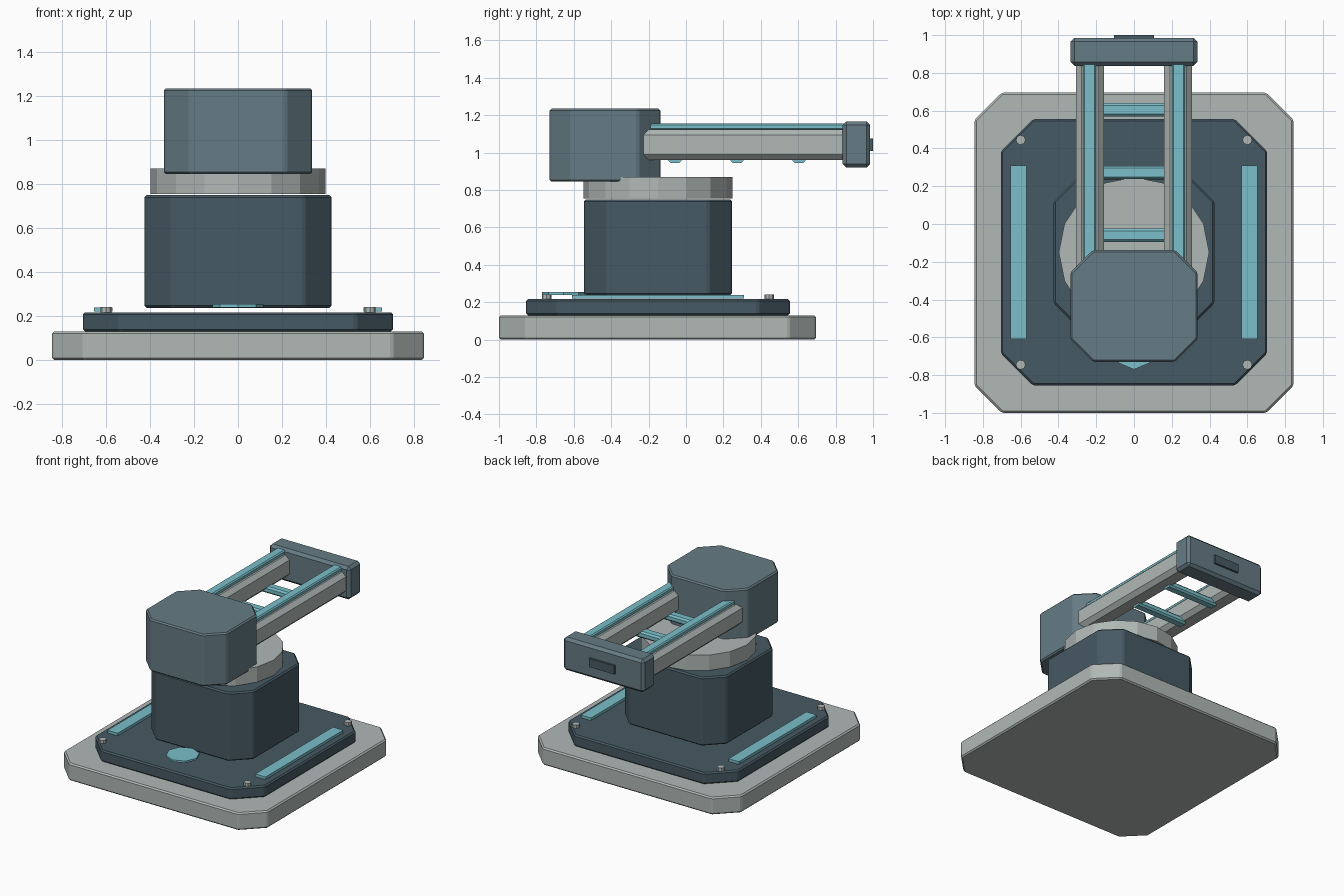
import bpy, bmesh
from mathutils import Vector

cube = bpy.data.objects.get("Cube")
if cube:
    bpy.data.objects.remove(cube, do_unlink=True)


def material(name, srgb):
    color = [c / 12.92 if c < 0.04 else ((c + 0.055) / 1.055) ** 2.4 for c in srgb] + [1.0]
    m = bpy.data.materials.new(name)
    m.use_nodes = True
    m.diffuse_color = color
    m.node_tree.nodes["Principled BSDF"].inputs["Base Color"].default_value = color
    return m


light_grey = material("light grey", (0.69, 0.725, 0.715))
dark_slate = material("dark slate", (0.275, 0.35, 0.39))
mid_slate = material("mid slate", (0.40, 0.485, 0.52))
teal = material("teal", (0.48, 0.75, 0.79))


def finish(name, bm, mat):
    bmesh.ops.recalc_face_normals(bm, faces=bm.faces)
    mesh = bpy.data.meshes.new(name)
    bm.to_mesh(mesh)
    bm.free()
    mesh.materials.append(mat)
    obj = bpy.data.objects.new(name, mesh)
    bpy.context.collection.objects.link(obj)
    return obj


def block(name, mat, x, y, z, chamfer=0.0, axis=2, edge=0.0):
    """Box from (min, max) ranges, chamfered along one axis, then lightly edge-bevelled."""
    bm = bmesh.new()
    bmesh.ops.create_cube(bm, size=1)
    for v in bm.verts:
        v.co = Vector([r[0] + (c + 0.5) * (r[1] - r[0]) for c, r in zip(v.co, (x, y, z))])
    if chamfer:
        along = [e for e in bm.edges
                 if abs((e.verts[0].co - e.verts[1].co).normalized()[axis]) > 0.9]
        bmesh.ops.bevel(bm, geom=along, offset=chamfer, offset_type='OFFSET',
                        segments=1, affect='EDGES')
    if edge:
        bmesh.ops.bevel(bm, geom=bm.edges[:], offset=edge, offset_type='OFFSET',
                        segments=1, affect='EDGES')
    return finish(name, bm, mat)


def disc(name, mat, x, y, z, radius, sides):
    bm = bmesh.new()
    bmesh.ops.create_cone(bm, cap_ends=True, segments=sides, radius1=radius,
                          radius2=radius, depth=z[1] - z[0])
    bmesh.ops.translate(bm, verts=bm.verts, vec=(x, y, (z[0] + z[1]) / 2))
    return finish(name, bm, mat)


# Stepped base
block("base_plate", light_grey, (-0.845, 0.845), (-1, 0.695), (0, 0.13), 0.145, edge=0.01)
block("deck_plate", dark_slate, (-0.705, 0.705), (-0.855, 0.555), (0.13, 0.217), 0.17, edge=0.01)

# Body, turntable and head
block("body", dark_slate, (-0.425, 0.425), (-0.545, 0.245), (0.237, 0.75), 0.125, edge=0.01)
disc("turntable", light_grey, 0, -0.15, (0.755, 0.87), 0.398, 16)
block("head", mid_slate, (-0.337, 0.337), (-0.73, -0.137), (0.845, 1.235), 0.12, edge=0.01)
disc("front_marker", teal, 0, -0.655, (0.24, 0.254), 0.115, 8)

# Paired parts on the deck and arm
for side, s in (("left", 1), ("right", -1)):
    def span(a, b):
        return sorted((s * a, s * b))
    block(side + "_deck_strip", teal, span(0.57, 0.655), (-0.61, 0.31), (0.22, 0.24))
    for end, y in (("front", -0.745), ("back", 0.445)):
        disc(f"{side}_{end}_bolt", light_grey, s * 0.6, y, (0.215, 0.241), 0.026, 8)
    block(side + "_arm_rail", light_grey, span(0.16, 0.308), (-0.28, 0.85), (0.96, 1.124), 0.03, axis=1)
    block(side + "_rail_strip", teal, span(0.2, 0.27), (-0.25, 0.845), (1.12, 1.155), 0.008, axis=1)

# Cross rungs between the rails
for i, y in enumerate((-0.06, 0.273, 0.605)):
    block(f"arm_rung_{i + 1}", teal, (-0.21, 0.21), (y - 0.035, y + 0.035), (0.945, 0.995), 0.012, axis=0)

# End cap with its small plate
block("arm_end_cap", mid_slate, (-0.335, 0.335), (0.837, 0.985), (0.92, 1.167), edge=0.02)
block("end_cap_plate", dark_slate, (-0.105, 0.105), (0.98, 1.0), (1.01, 1.075))
